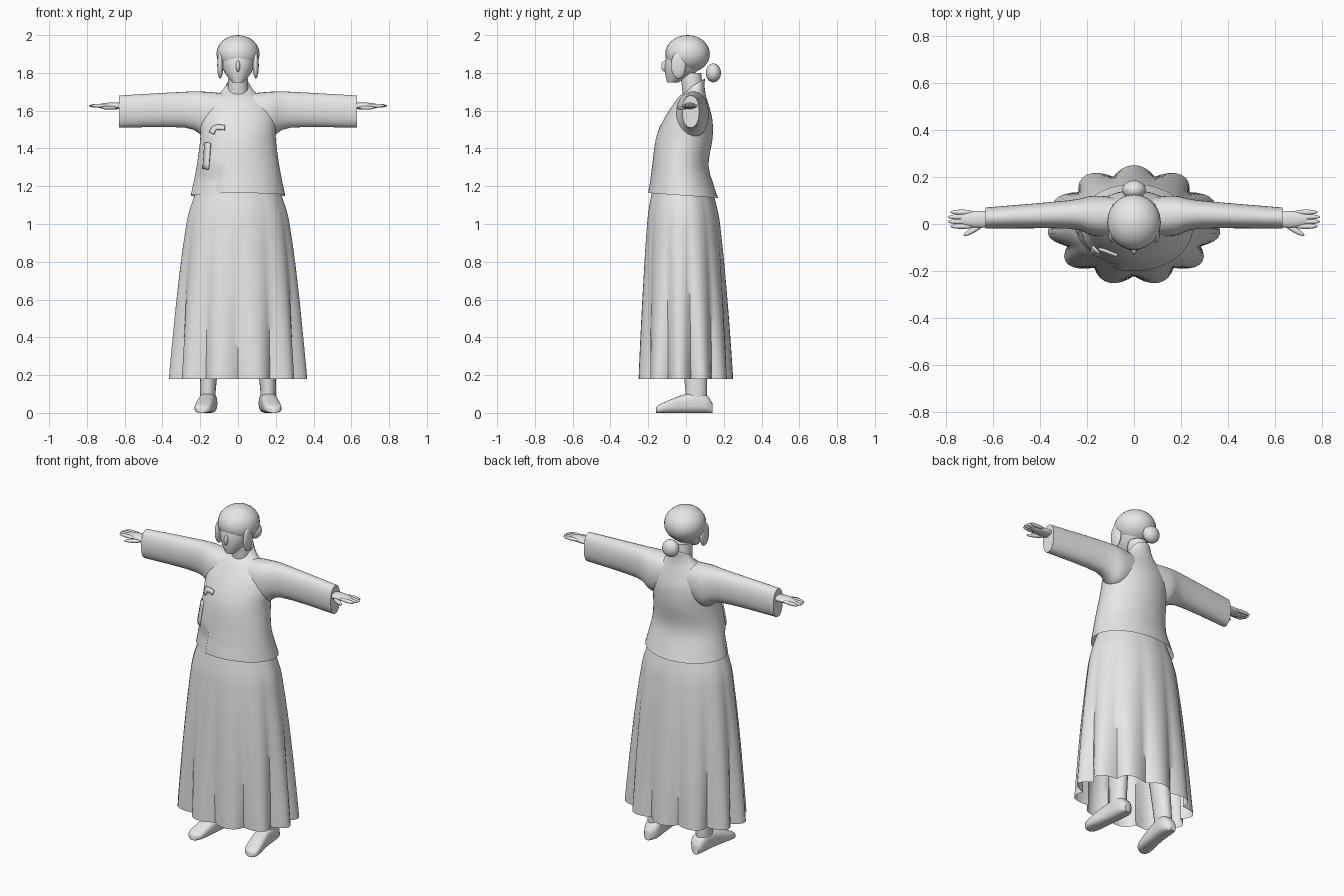
import bpy, bmesh, math
from mathutils import Matrix, Vector

if "Cube" in bpy.data.objects:
    bpy.data.objects.remove(bpy.data.objects["Cube"])

GREY = (0.8, 0.8, 0.8, 1)
material = bpy.data.materials.new("plain_grey")
material.use_nodes = True
material.diffuse_color = GREY
material.node_tree.nodes["Principled BSDF"].inputs["Base Color"].default_value = GREY


def finish(name, bm, mirror=False):
    """Turn a bmesh into a smooth shaded object, mirrored for paired parts."""
    bmesh.ops.recalc_face_normals(bm, faces=bm.faces)
    mesh = bpy.data.meshes.new(name)
    bm.to_mesh(mesh)
    bm.free()
    mesh.materials.append(material)
    mesh.shade_smooth()
    mesh.set_sharp_from_angle(angle=math.radians(50))
    part = bpy.data.objects.new(name, mesh)
    bpy.context.collection.objects.link(part)
    if mirror:
        modifier = part.modifiers.new("mirror", 'MIRROR')
        modifier.use_mirror_merge = False
    return part


def spline(points, steps=4):
    """Run a smooth curve through control tuples of any length."""
    points = [Vector(p) for p in points]
    padded = [points[0], *points, points[-1]]
    result = []
    for before, start, end, after in zip(padded, padded[1:], padded[2:], padded[3:]):
        leave, arrive = (end - before) / 2, (after - start) / 2
        for step in range(steps):
            t = step / steps
            bend = (start - end) * 2 + leave + arrive
            swing = (end - start) * 3 - leave * 2 - arrive
            result.append(((bend * t + swing) * t + leave) * t + start)
    return result + [points[-1]]


def loft(name, axis, controls, sides=32, power=1.0, start_cap=True, end_cap=True,
         mirror=False, fold=None):
    """Skin ovals given as position, then low and high on both cross axes."""
    bm = bmesh.new()
    rings = spline(controls)
    loops = []
    for index, (position, low_u, high_u, low_v, high_v) in enumerate(rings):
        loop = []
        for side in range(sides):
            angle = math.pi / 2 + math.tau * side / sides
            c, s = math.cos(angle), math.sin(angle)
            size = fold(angle, index / (len(rings) - 1)) / 2 if fold else 0.5
            u = (low_u + high_u) / 2 + size * (high_u - low_u) * math.copysign(abs(c) ** power, c)
            v = (low_v + high_v) / 2 + size * (high_v - low_v) * math.copysign(abs(s) ** power, s)
            place = {"x": (position, u, v), "y": (u, position, v), "z": (u, v, position)}
            loop.append(bm.verts.new(place[axis]))
        loops.append(loop)
    for lower, upper in zip(loops, loops[1:]):
        for i in range(sides):
            j = (i + 1) % sides
            bm.faces.new((lower[i], lower[j], upper[j], upper[i]))
    if start_cap:
        bm.faces.new(loops[0])
    if end_cap:
        bm.faces.new(loops[-1])
    return finish(name, bm, mirror)


def centred(rows):
    """Rings on the middle line: height, half width, front, back."""
    return [(z, -half, half, front, back) for z, half, front, back in rows]


def ball(name, centre, radii, turn=0, mirror=False):
    """Ellipsoid, optionally turned about the vertical."""
    bm = bmesh.new()
    placing = (Matrix.Translation(centre) @ Matrix.Rotation(math.radians(turn), 4, 'Z')
               @ Matrix.Diagonal((*radii, 1)))
    bmesh.ops.create_uvsphere(bm, u_segments=24, v_segments=16, radius=1, matrix=placing)
    return finish(name, bm, mirror)


# Skirt flaring quickly at the waist, with folds that deepen toward the hem
FOLDS = 11


def skirt_fold(angle, drop):
    lobe = abs(math.cos(FOLDS / 2 * (angle - math.pi / 2)))
    return 1 - (0.15 * drop ** 1.5 + 0.01) * (1 - lobe)


skirt_rings = []
for level in range(9):
    drop = level / 8
    flare = drop ** 0.6
    skirt_rings.append((1.18 - drop, 0.22 + 0.15 * flare,
                        -0.18 - 0.08 * flare, 0.14 + 0.11 * flare))
loft("skirt", "z", centred(skirt_rings), sides=FOLDS * 8, end_cap=False, fold=skirt_fold)

# Jacket body
jacket = loft("jacket", "z", centred([
    (1.15, .25, -.2, .17), (1.3, .22, -.18, .12), (1.45, .2, -.16, .14),
    (1.55, .2, -.12, .14), (1.63, .17, -.07, .12), (1.7, .09, -.02, .1),
    (1.74, .06, 0, .1)]), sides=56, start_cap=False, end_cap=False)
# Dip the hem and raise the collar at the back, tuck the right front under
for vertex in jacket.data.vertices:
    spot = vertex.co
    if spot.x < -0.09 and spot.y < -0.04 and spot.z < 1.28:
        spot.y += 0.02
    if spot.z < 1.2:
        spot.z -= 0.07 * spot.y
    spot.z += max(0, spot.z - 1.68) * (spot.y - 0.05) * 10

# Sleeves
loft("sleeves", "x", [
    (.06, -.05, .11, 1.5, 1.69), (.17, -.05, .12, 1.46, 1.7),
    (.28, -.02, .1, 1.51, 1.7), (.63, -.02, .07, 1.51, 1.68)],
    power=0.9, mirror=True)

# Hands
ball("palms", (.66, .02, 1.625), (.09, .036, .018), mirror=True)
for finger in range(4):
    reach = 0.01 if finger in (1, 2) else 0
    ball(f"finger_{finger + 1}", (.73 + reach, .02 * finger - .01, 1.626),
         (.05, .011, .01), mirror=True)
ball("thumbs", (.68, -.024, 1.615), (.05, .012, .01), turn=-30, mirror=True)

# Legs and slippers
loft("legs", "z", [(.05, .12, .2, 0, .11), (.2, .11, .2, -.01, .11),
                   (.9, .03, .18, -.07, .08)], sides=20, mirror=True)
loft("slippers", "y", [
    (-.16, .17, .21, 0, .03), (-.13, .14, .23, 0, .05), (0, .12, .21, 0, .1),
    (.1, .11, .2, 0, .1), (.14, .14, .18, 0, .05)], power=0.7, mirror=True)

# Neck and face
loft("neck", "z", centred([(1.62, .06, -.01, .1), (1.8, .05, -.03, .08)]))
loft("face", "z", centred([
    (1.75, .03, -.1, -.04), (1.8, .07, -.11, .05),
    (1.86, .09, -.11, .09), (1.94, .08, -.09, .08)]))
ball("nose", (0, -.108, 1.835), (.012, .023, .03))

# Hair, side locks and bun
ball("hair", (0, .008, 1.9), (.114, .118, .1))
ball("side_locks", (.094, -.04, 1.84), (.016, .04, .07), mirror=True)
ball("hair_bun", (0, .145, 1.8), (.05, .04, .05))


def ribbon(name, points, width):
    """Flat strip along a path, laid onto the jacket front."""
    path = spline(points)
    bm = bmesh.new()
    rows = []
    for index, point in enumerate(path):
        along = path[min(index + 1, len(path) - 1)] - path[max(index - 1, 0)]
        across = Vector((-along.y, along.x)).normalized() * width / 2
        edges = (point - across, point, point + across)
        rows.append([bm.verts.new((edge.x, -1, edge.y)) for edge in edges])
    for lower, upper in zip(rows, rows[1:]):
        for i in range(2):
            bm.faces.new((lower[i], lower[i + 1], upper[i + 1], upper[i]))
    strip = finish(name, bm)
    wrap = strip.modifiers.new("wrap", 'SHRINKWRAP')
    wrap.target = jacket
    wrap.wrap_method = 'PROJECT'
    wrap.use_project_y = True
    wrap.use_positive_direction = True
    wrap.offset = 0.006
    thickness = strip.modifiers.new("thickness", 'SOLIDIFY')
    thickness.thickness = 0.009
    thickness.offset = 0


# Ribbon tie
ribbon("ribbon_tail", [(-.17, 1.29), (-.16, 1.43)], width=0.03)
ribbon("ribbon_loop", [(-.14, 1.48), (-.12, 1.51), (-.07, 1.51)], width=0.025)
